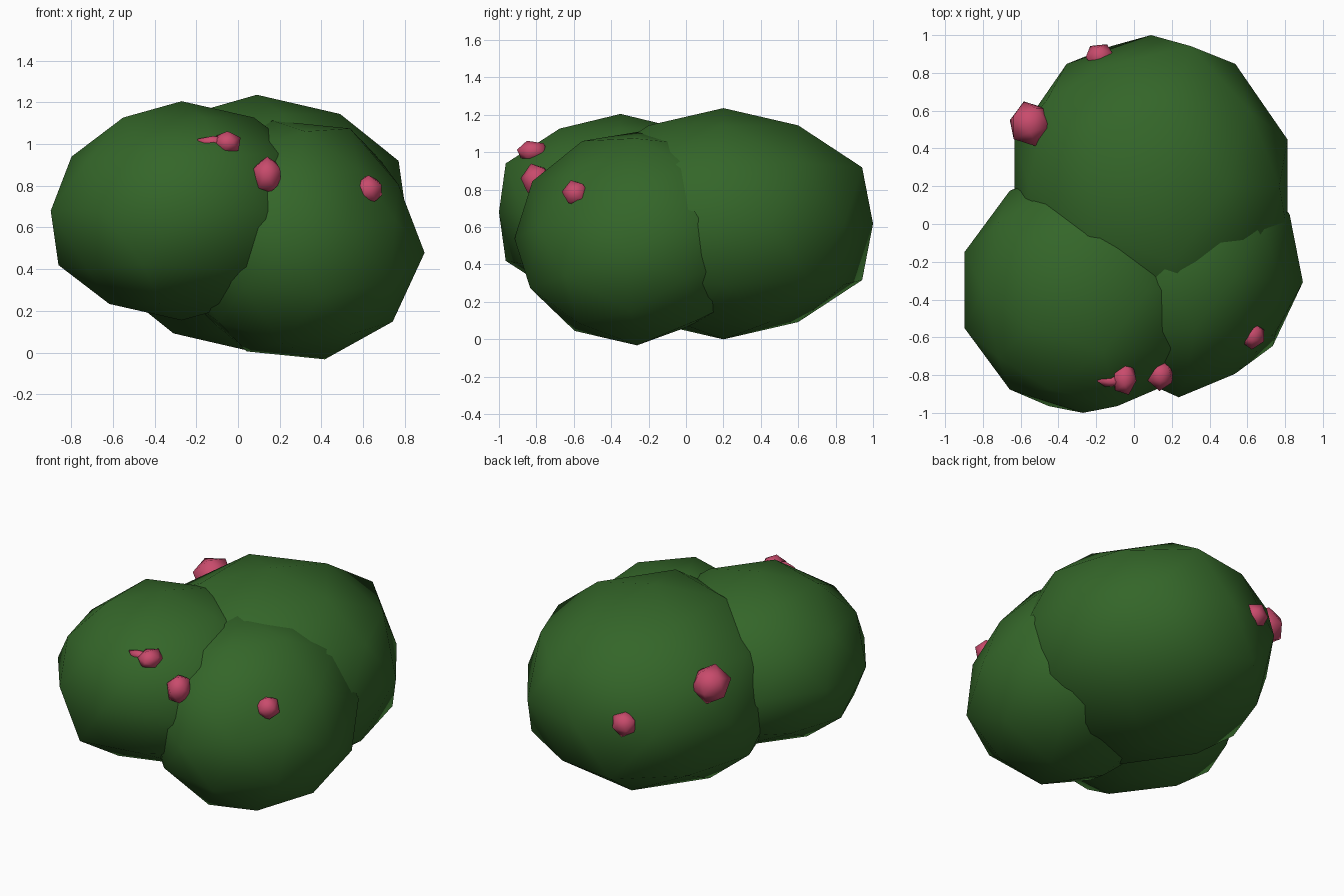
import bpy, bmesh
from math import radians
from mathutils import Matrix, Vector

cube = bpy.data.objects.get("Cube")
if cube:
    bpy.data.objects.remove(cube, do_unlink=True)


def material(name, rgb):
    mat = bpy.data.materials.new(name)
    mat.use_nodes = True
    color = (*rgb, 1.0)
    mat.diffuse_color = color
    node = mat.node_tree.nodes["Principled BSDF"]
    node.inputs["Base Color"].default_value = color
    node.inputs["Roughness"].default_value = 0.9
    return mat


leaf_green = material("leaf_green", (0.034, 0.132, 0.022))
berry_pink = material("berry_pink", (0.58, 0.07, 0.15))


def blob(name, center, radii, mat, detail=2, turns=(), bulge=1.0, dents=()):
    """Low-poly ellipsoid; bulge pushes out the shoulders in y and z,
    dents (direction, reach, factor) pull in the points on one side."""
    bm = bmesh.new()
    bmesh.ops.create_icosphere(bm, subdivisions=detail, radius=1.0)
    for v in bm.verts:
        if 0.4 < abs(v.co.z) < 0.48:
            v.co.y *= bulge
            v.co.z *= bulge
    for axis, angle in turns:
        bm.transform(Matrix.Rotation(radians(angle), 4, axis))
    for direction, reach, factor in dents:
        side = Vector(direction).normalized()
        for v in bm.verts:
            if v.co.normalized().dot(side) > reach:
                v.co *= factor
    bm.transform(Matrix.Diagonal((*radii, 1)))
    mesh = bpy.data.meshes.new(name)
    bm.to_mesh(mesh)
    bm.free()
    mesh.shade_smooth()
    mesh.materials.append(mat)
    obj = bpy.data.objects.new(name, mesh)
    obj.location = center
    bpy.context.collection.objects.link(obj)


# Three overlapping foliage clumps
blob("back_foliage", (0.09, 0.2, 0.618), (0.76, 0.8, 0.618), leaf_green, bulge=1.09)
blob("right_foliage", (-0.27, -0.35, 0.68), (0.66, 0.65, 0.525), leaf_green, bulge=1.11,
     dents=[((-0.85, 0, 0.53), 0.83, 0.94)])
blob("left_foliage", (0.29, -0.25, 0.54), (0.61, 0.67, 0.585), leaf_green,
     turns=(("Z", -90), ("X", 26.6), ("Y", 6), ("Z", -5)),
     dents=[((0.6, -0.6, 0.5), 0.8, 0.91), ((-0.1, 0.45, -0.89), 0.95, 0.9)])

# Berries half sunk into the foliage
berries = {
    "back_right_berry": ((-0.55, 0.53, 0.89), (0.12, 0.125, 0.12)),
    "back_berry": ((-0.18, 0.885, 0.67), (0.085, 0.075, 0.08)),
    "front_berry": ((0.14, -0.8, 0.85), (0.075, 0.085, 0.095)),
    "top_berry": ((-0.05, -0.82, 1.005), (0.07, 0.09, 0.06)),
    "top_berry_stem": ((-0.12, -0.83, 1.01), (0.085, 0.035, 0.03)),
    "left_berry": ((0.625, -0.59, 0.78), (0.075, 0.075, 0.075)),
}
for i, (name, (center, radii)) in enumerate(berries.items()):
    blob(name, center, radii, berry_pink, detail=1, turns=(("Z", 25 * i), ("X", 20)))
